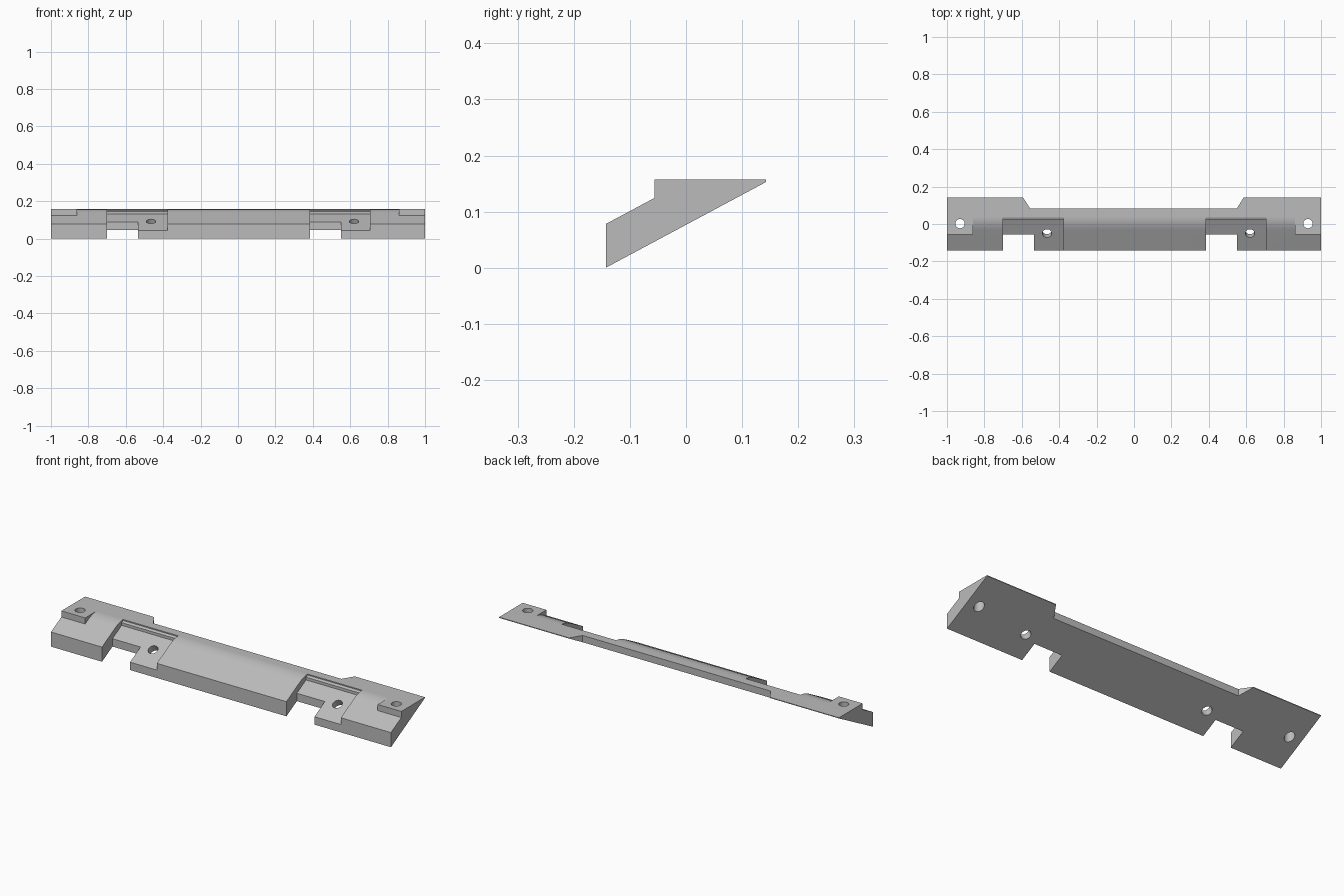
import bpy, bmesh
from math import radians, atan
from mathutils import Matrix, Vector

if "Cube" in bpy.data.objects:
    bpy.data.objects.remove(bpy.data.objects["Cube"])

SLOPE = 0.535
FRONT, BACK, TOP = -0.143, 0.143, 0.157

grey = bpy.data.materials.new("plain grey")
grey.use_nodes = True
grey.diffuse_color = (0.5, 0.5, 0.5, 1)
grey.node_tree.nodes["Principled BSDF"].inputs["Base Color"].default_value = (0.5, 0.5, 0.5, 1)


def finish(name, bm):
    bmesh.ops.recalc_face_normals(bm, faces=bm.faces[:])
    mesh = bpy.data.meshes.new(name)
    bm.to_mesh(mesh)
    bm.free()
    mesh.materials.append(grey)
    obj = bpy.data.objects.new(name, mesh)
    bpy.context.collection.objects.link(obj)
    return obj


def prism(name, outline, direction):
    """Extrude a closed outline of 3D points along a direction."""
    bm = bmesh.new()
    face = bm.faces.new([bm.verts.new(p) for p in outline])
    out = bmesh.ops.extrude_face_region(bm, geom=[face])
    moved = [v for v in out["geom"] if isinstance(v, bmesh.types.BMVert)]
    bmesh.ops.translate(bm, verts=moved, vec=direction)
    return finish(name, bm)


def prism_x(name, profile, x0, x1):
    return prism(name, [(x0, y, z) for y, z in profile], (x1 - x0, 0, 0))


def drill(name, center, tilt):
    bm = bmesh.new()
    place = Matrix.Translation(center) @ Matrix.Rotation(tilt, 4, "X")
    bmesh.ops.create_cone(bm, cap_ends=True, segments=24, radius1=0.025,
                          radius2=0.025, depth=0.3, matrix=place)
    return finish(name, bm)


def combine(target, tool, operation):
    mod = target.modifiers.new(operation, "BOOLEAN")
    mod.operation, mod.solver, mod.object = operation, "EXACT", tool
    bpy.context.view_layer.objects.active = target
    bpy.ops.object.modifier_apply(modifier=mod.name)
    bpy.data.objects.remove(tool)


def rise(y, base):
    return base + SLOPE * (y - FRONT)


# Sloping bar with a rounded bend between the ramp and the flat top
bend = FRONT + (TOP - 0.078) / SLOPE
a = Vector((bend - 0.035, rise(bend - 0.035, 0.078)))
b = Vector((bend, TOP))
c = Vector((bend + 0.035, TOP))
curve = []
for i in range(9):
    t = i / 8
    curve.append(tuple(a * (1 - t) ** 2 + b * 2 * t * (1 - t) + c * t * t))
profile = [(FRONT, 0.078)] + curve + [(BACK, TOP), (BACK, rise(BACK, 0)), (FRONT, 0)]
bar = prism_x("sloped_bar", profile, -1, 1)

# Flat screw pads at both ends
for side in (-1, 1):
    pad = prism_x("end_pad", [(-0.056, 0.09), (-0.056, TOP), (0.06, TOP), (0.06, 0.13)],
                  side * 0.86, side)
    combine(bar, pad, "UNION")

# Long relief along the back with slanted ends
relief = [(-0.555, 0.083), (0.55, 0.083), (0.622, 0.2), (-0.632, 0.2)]
combine(bar, prism("back_relief", [(x, y, -0.1) for x, y in relief], (0, 0, 0.5)), "DIFFERENCE")

# Two stepped pockets, each with an open notch and a tilted screw hole
pocket = [(-0.2, rise(-0.2, 0.042)), (0.022, rise(0.022, 0.042)), (0.022, 0.145),
          (0.035, 0.151), (0.035, 0.3), (-0.2, 0.3)]
notch = [(-0.2, -0.1), (-0.055, -0.1), (-0.055, 0.3), (-0.2, 0.3)]
for x0, x1, split, hole in ((-0.70, -0.377, -0.535, -0.465), (0.385, 0.705, 0.55, 0.62)):
    combine(bar, prism_x("pocket", pocket, x0, x1), "DIFFERENCE")
    combine(bar, prism_x("notch", notch, x0, split), "DIFFERENCE")
    combine(bar, drill("tilted_hole", (hole, -0.05, rise(-0.05, 0.042)), atan(SLOPE)), "DIFFERENCE")

# Upright screw holes through the end pads
for side in (-1, 1):
    combine(bar, drill("pad_hole", (side * 0.93, 0.002, 0.1), 0), "DIFFERENCE")

# Smooth the bend and holes, keep the edges sharp
bpy.ops.object.select_all(action="DESELECT")
bar.select_set(True)
bpy.context.view_layer.objects.active = bar
bpy.ops.object.shade_smooth_by_angle(angle=radians(20))
